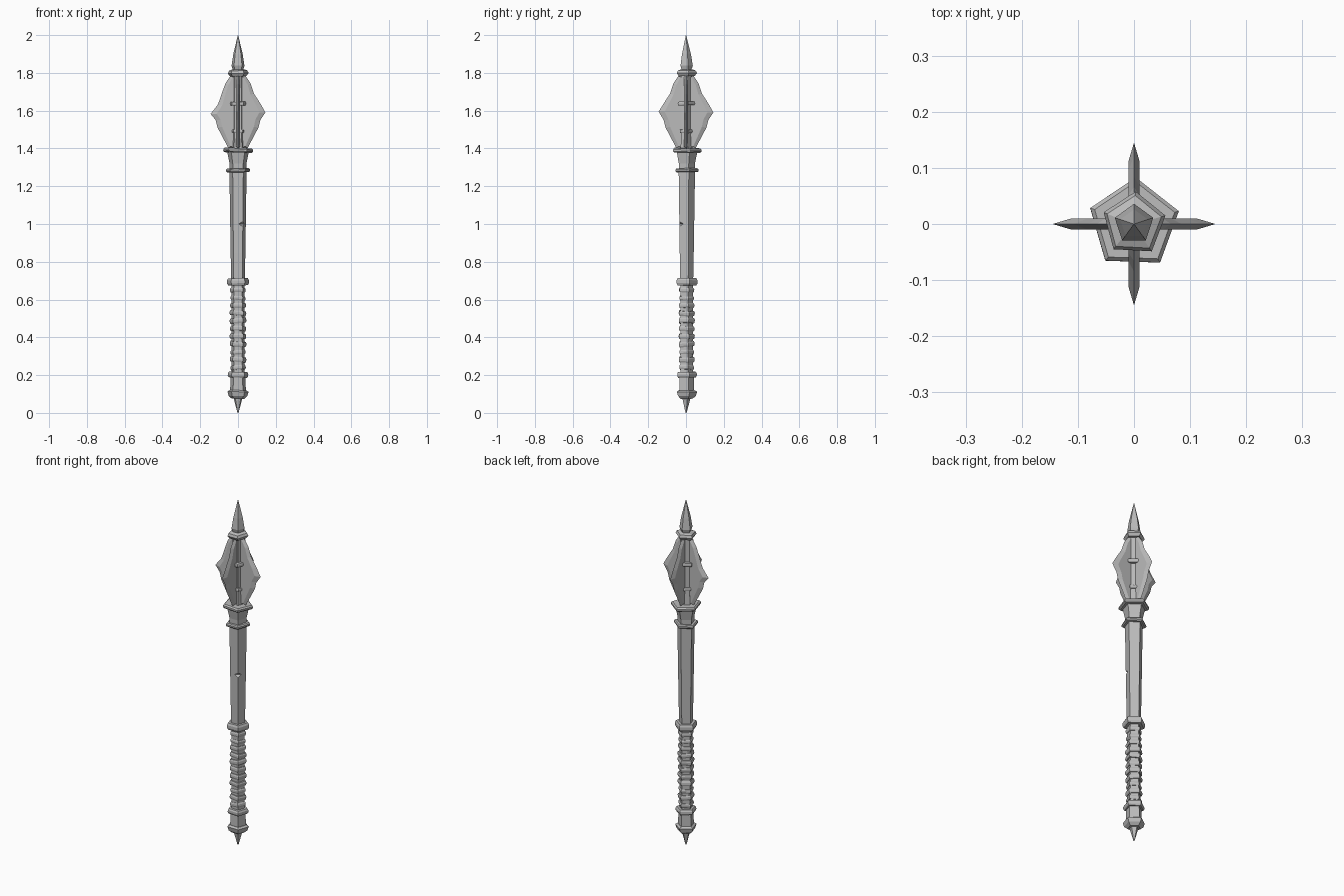
import bpy, bmesh, math, random
from mathutils import Matrix, Vector

random.seed(4)
cube = bpy.data.objects.get("Cube")
if cube:
    bpy.data.objects.remove(cube, do_unlink=True)

steel = bpy.data.materials.new("worn grey steel")
steel.use_nodes = True
GREY = (0.5, 0.5, 0.5, 1)
steel.diffuse_color = GREY
steel.node_tree.nodes["Principled BSDF"].inputs["Base Color"].default_value = GREY


def finish(name, bm):
    bmesh.ops.recalc_face_normals(bm, faces=bm.faces)
    mesh = bpy.data.meshes.new(name)
    bm.to_mesh(mesh)
    bm.free()
    mesh.materials.append(steel)
    ob = bpy.data.objects.new(name, mesh)
    bpy.context.scene.collection.objects.link(ob)
    return ob


def pentagon_part(name, profile, tilt=(0, 0), turn=0):
    """Five-sided solid with one corner at the back, from (radius, z) pairs."""
    bm = bmesh.new()
    rings = []
    for r, z in profile:
        angles = [math.radians(90 + turn + 72 * i) for i in range(5)]
        rings.append([bm.verts.new((r * math.cos(a), r * math.sin(a), z)) for a in angles])
    for low, high in zip(rings, rings[1:]):
        for i in range(5):
            j = (i + 1) % 5
            bm.faces.new((low[i], low[j], high[j], high[i]))
    bm.faces.new(rings[0][::-1])
    bm.faces.new(rings[-1])
    # Lean the part about its own middle
    pivot = Vector((0, 0, (profile[0][1] + profile[-1][1]) / 2))
    lean = Matrix.Rotation(math.radians(tilt[0]), 3, "X") @ Matrix.Rotation(math.radians(tilt[1]), 3, "Y")
    bmesh.ops.rotate(bm, cent=pivot, matrix=lean, verts=bm.verts)
    return finish(name, bm)


def band(name, z, height, r, tilt=(0, 0), turn=0, lip=0.006):
    """Ring with chamfered rims."""
    return pentagon_part(name, [(r - lip, z), (r, z + height * 0.3),
                                (r, z + height * 0.7), (r - lip, z + height)], tilt, turn)


# Pommel
pentagon_part("pommel_spike", [(0.003, 0), (0.022, 0.07), (0.022, 0.09)])
pentagon_part("pommel", [(0.035, 0.075), (0.052, 0.09), (0.059, 0.112), (0.046, 0.12)], (0, 1))
pentagon_part("pommel_neck", [(0.044, 0.11), (0.041, 0.2)])

# Grip with leaning wraps
pentagon_part("grip_core", [(0.036, 0.19), (0.036, 0.69)])
band("grip_lower_ring", 0.187, 0.03, 0.057, (1, 2))
wraps = 11
for i in range(wraps):
    z = 0.228 + i * 0.041
    lean = (random.uniform(-5, 5), random.uniform(-7, 7))
    band(f"grip_wrap_{i + 1}", z, random.uniform(0.021, 0.029),
         random.uniform(0.042, 0.047), lean, random.uniform(-3, 3), 0.004)
band("grip_upper_ring", 0.675, 0.038, 0.061, (0, -1))

# Shaft with nicked corners
shaft = pentagon_part("shaft", [(0.038, 0.7), (0.041, 0.85), (0.048, 1.29)])
for angle, z, size in ((306, 1.0, 0.045), (162, 0.97, 0.03)):
    bm = bmesh.new()
    bmesh.ops.create_cone(bm, cap_ends=True, segments=4, radius1=size, radius2=size, depth=0.2)
    aim = math.radians(angle)
    bmesh.ops.transform(bm, verts=bm.verts, matrix=(
        Matrix.Translation((0.075 * math.cos(aim), 0.075 * math.sin(aim), z))
        @ Matrix.Rotation(aim, 4, "Z") @ Matrix.Rotation(math.pi / 2, 4, "X")))
    cutter = finish("nick_cutter", bm)
    cutter.hide_render = True
    cut = shaft.modifiers.new("nick", "BOOLEAN")
    cut.operation = "DIFFERENCE"
    cut.solver = "EXACT"
    cut.object = cutter
    graph = bpy.context.evaluated_depsgraph_get()
    shaft.data = bpy.data.meshes.new_from_object(shaft.evaluated_get(graph))
    shaft.modifiers.clear()
    bpy.data.objects.remove(cutter, do_unlink=True)

# Flared neck under the head
band("shaft_collar", 1.274, 0.02, 0.067, (1, -1.5), -2)
pentagon_part("neck", [(0.046, 1.285), (0.047, 1.32), (0.061, 1.385)])
band("head_collar", 1.378, 0.024, 0.083, (-1, 2), -2, 0.008)

# Head core, small bands and top spike
pentagon_part("head_core", [(0.036, 1.39), (0.03, 1.5), (0.03, 1.8)])
band("head_lower_band", 1.482, 0.018, 0.041, (0, 3), 2, 0.003)
band("head_middle_band", 1.628, 0.02, 0.052, (2, -1), -3, 0.003)
pentagon_part("head_cap", [(0.046, 1.782), (0.058, 1.798), (0.051, 1.812), (0.034, 1.818)], (1, -2), -3)
pentagon_part("top_spike", [(0.026, 1.81), (0.036, 1.838), (0.026, 1.9), (0.001, 2.0)])


# Flanges: flat blades with a sharpened outer rim
def flange(name, angle, tip_z, worn):
    rim = [(0.05, 1.4), (0.108, 1.51), (0.118, 1.55), (0.145, tip_z),
           (0.122, 1.632), (0.085, 1.69), (0.066, 1.745), (0.036, 1.79)]
    if worn:
        rim[4:6] = [(0.108, 1.63), (0.1, 1.65), (0.083, 1.7)]
    bm = bmesh.new()
    edge = [bm.verts.new((r, 0, z)) for r, z in rim]
    sides = []
    for s in (-1, 1):
        sides.append([bm.verts.new((max(0.02, r * 0.78), s * 0.0095, 1.59 + (z - 1.59) * 0.94))
                      for r, z in rim])
    roots = [[bm.verts.new((0, s * 0.0095, z)) for z in (1.4, 1.785)] for s in (-1, 1)]
    for side, root in zip(sides, roots):
        bm.faces.new(side + [root[1], root[0]])
        for i in range(len(rim) - 1):
            bm.faces.new((side[i], side[i + 1], edge[i + 1], edge[i]))
    # Close the lower, upper and inner ends
    for end, k in ((0, 0), (-1, 1)):
        bm.faces.new((roots[0][k], sides[0][end], edge[end], sides[1][end], roots[1][k]))
    bm.faces.new((roots[0][0], roots[0][1], roots[1][1], roots[1][0]))
    bmesh.ops.rotate(bm, cent=(0, 0, 0), matrix=Matrix.Rotation(math.radians(angle), 3, "Z"), verts=bm.verts)
    finish(name, bm)


flange("left_flange", 0, 1.59, False)
flange("back_flange", 90, 1.59, False)
flange("right_flange", 180, 1.583, True)
flange("front_flange", 270, 1.595, False)
